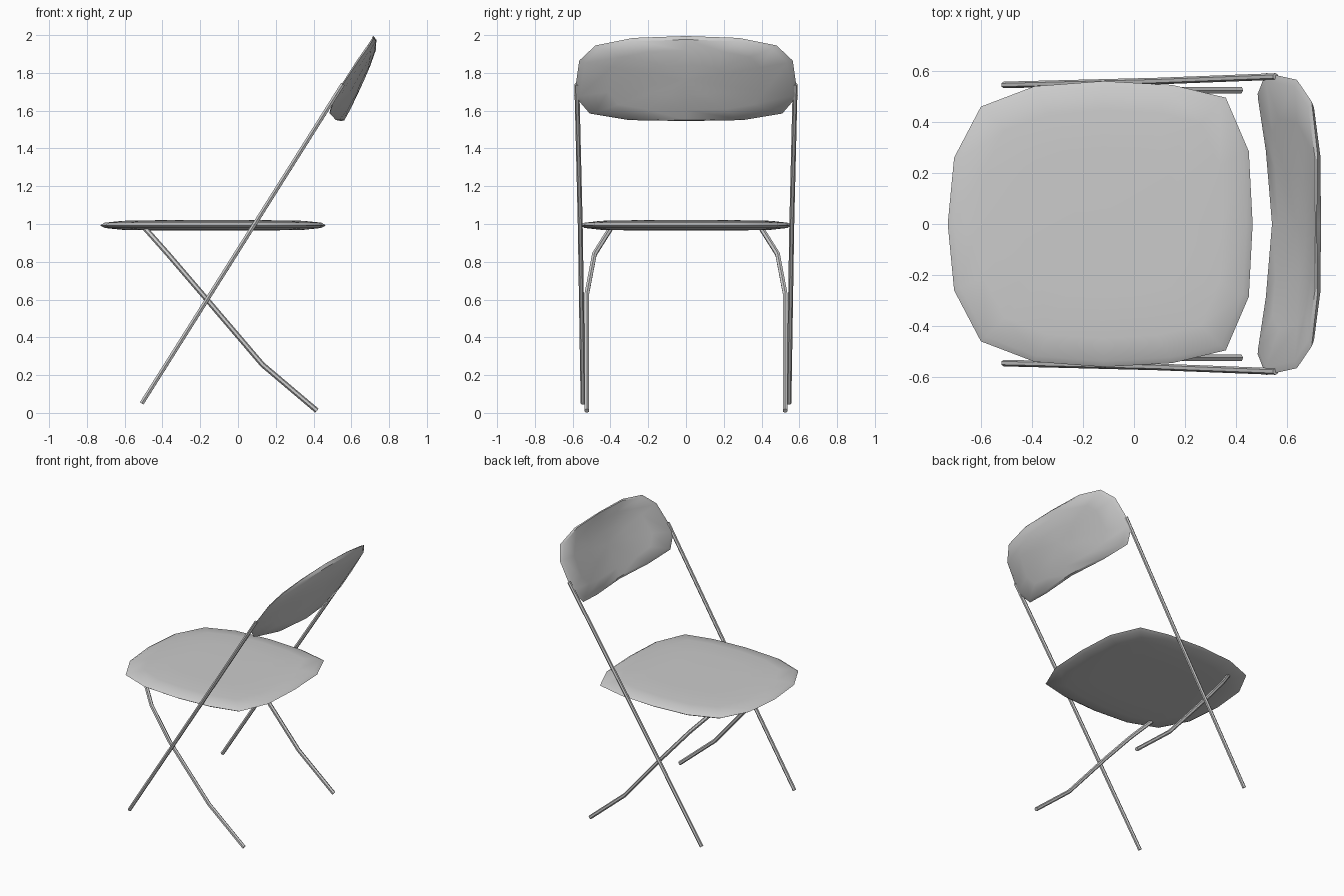
import bpy, bmesh, math

if "Cube" in bpy.data.objects:
    bpy.data.objects.remove(bpy.data.objects["Cube"])


def smooth(obj, degrees):
    bpy.ops.object.select_all(action='DESELECT')
    obj.select_set(True)
    bpy.context.view_layer.objects.active = obj
    bpy.ops.object.shade_smooth_by_angle(angle=math.radians(degrees))


def mirrored(half):
    # half runs from the centre line to the centre line; v is the mirrored axis
    return half + [(u, -v) for u, v in half[-2:0:-1]]


def pad(name, half, centre, rings, place):
    """Cushion-like plate: one shared rim, then shrinking rings on both sides."""
    outline = mirrored(half)
    n = len(outline)
    bm = bmesh.new()

    def point(u, v, scale, offset):
        return bm.verts.new(place(centre + (u - centre) * scale, v * scale, offset))

    rim = [point(u, v, 1, 0) for u, v in outline]
    for side in (1, -1):
        last = rim
        for scale, offset in rings:
            ring = [point(u, v, scale, offset * side) for u, v in outline]
            for i in range(n):
                j = (i + 1) % n
                bm.faces.new((last[i], last[j], ring[j], ring[i]))
            last = ring
        mid = point(centre, 0, 0, rings[-1][1] * side)
        for i in range(n):
            bm.faces.new((last[i], last[(i + 1) % n], mid))
    bmesh.ops.recalc_face_normals(bm, faces=bm.faces)
    mesh = bpy.data.meshes.new(name)
    bm.to_mesh(mesh)
    bm.free()
    obj = bpy.data.objects.new(name, mesh)
    bpy.context.collection.objects.link(obj)
    smooth(obj, 40)


def tube(name, points, radius):
    curve = bpy.data.curves.new(name, 'CURVE')
    curve.dimensions = '3D'
    curve.bevel_depth = radius
    curve.bevel_resolution = 1
    curve.use_fill_caps = True
    spline = curve.splines.new('POLY')
    spline.points.add(len(points) - 1)
    for p, co in zip(spline.points, points):
        p.co = (*co, 1)
    obj = bpy.data.objects.new(name, curve)
    bpy.context.collection.objects.link(obj)
    bpy.ops.object.select_all(action='DESELECT')
    obj.select_set(True)
    bpy.context.view_layer.objects.active = obj
    bpy.ops.object.convert(target='MESH')
    smooth(bpy.context.view_layer.objects.active, 35)


# Seat: outline as (x, y)
seat = [(-0.73, 0), (-0.705, 0.26), (-0.60, 0.46), (-0.39, 0.54), (-0.12, 0.56),
        (0.15, 0.545), (0.36, 0.495), (0.45, 0.285), (0.465, 0)]
pad("seat", seat, -0.13, [(0.96, 0.014), (0.80, 0.024), (0.5, 0.027)],
    lambda x, y, o: (x, y, 0.993 + o))


# Backrest: outline as (z, y), leaning with the long legs and bowed backwards
def lean(z):
    return -0.51 + (z - 0.05) * 0.63


def back_point(z, y, o):
    sag = max(0.0, (1.99 - z) / 0.45) ** 0.5
    bow = 0.115 * max(0.0, 1 - (y / 0.59) ** 2) * sag
    return (lean(z) + bow + 0.85 * o, y, z - 0.53 * o)


back = [(1.995, 0), (1.985, 0.28), (1.945, 0.48), (1.865, 0.565), (1.68, 0.592),
        (1.585, 0.51), (1.55, 0.30), (1.545, 0)]
pad("backrest", back, 1.77, [(0.95, 0.013), (0.7, 0.016), (0.35, 0.016)], back_point)

# Legs on both sides
for side, s in (("left", -1), ("right", 1)):
    tube("long_leg_" + side,
         [(lean(0.05), s * 0.545, 0.05), (lean(1.0), s * 0.560, 1.0),
          (lean(1.74), s * 0.578, 1.74)], 0.013)
    tube("short_leg_" + side,
         [(-0.49, s * 0.40, 0.975), (-0.37, s * 0.485, 0.84), (-0.19, s * 0.525, 0.63),
          (0.13, s * 0.525, 0.255), (0.418, s * 0.525, 0.0115)], 0.014)
